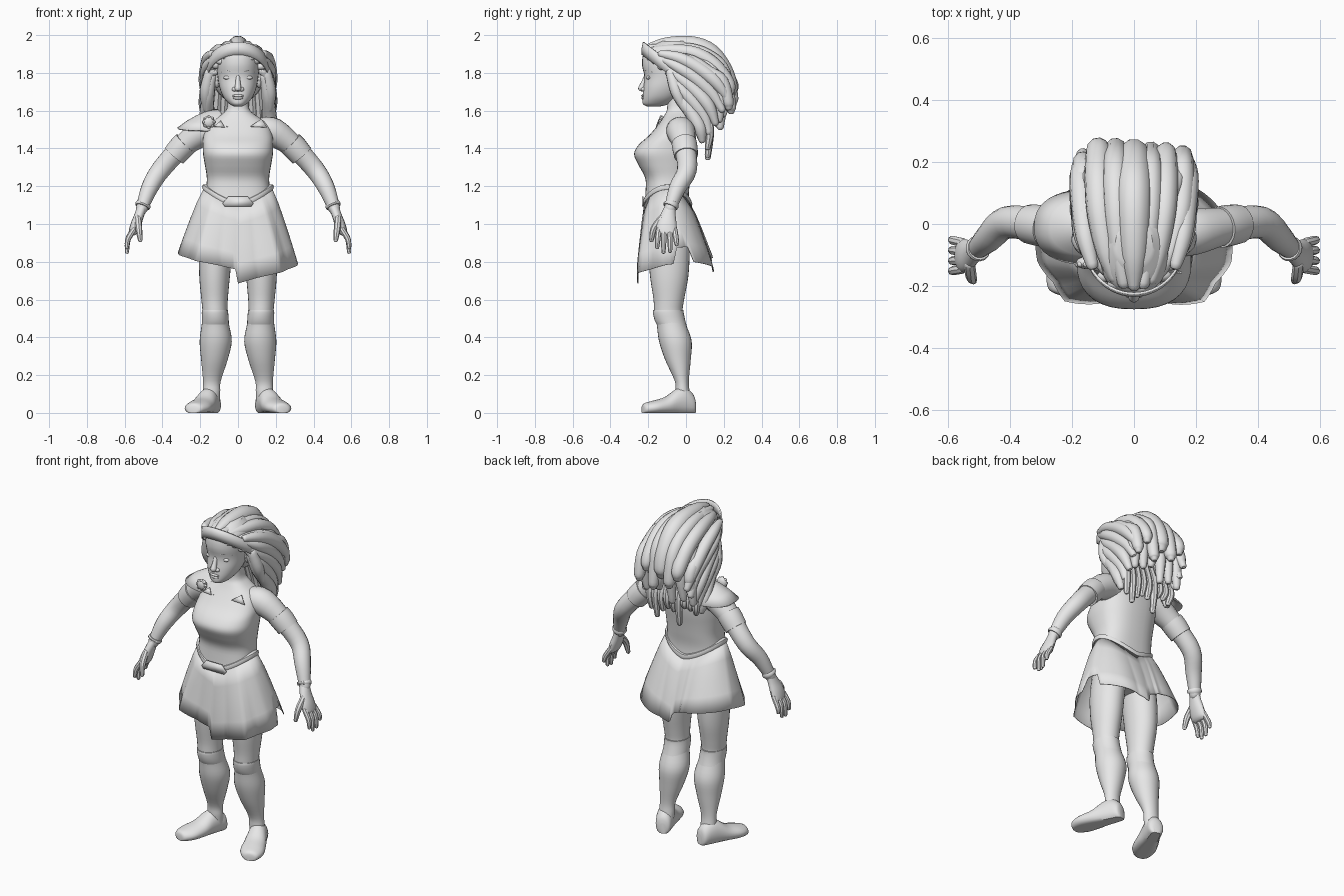
import bpy, bmesh, math, random
from mathutils import Vector

random.seed(4)
grey = bpy.data.materials.new("plain_grey")
grey.diffuse_color = (0.8, 0.8, 0.8, 1)


def finish(name, bm, angle=40, thick=0):
    bmesh.ops.recalc_face_normals(bm, faces=bm.faces)
    me = bpy.data.meshes.new(name)
    bm.to_mesh(me)
    bm.free()
    me.materials.append(grey)
    ob = bpy.data.objects.new(name, me)
    bpy.context.collection.objects.link(ob)
    bpy.ops.object.select_all(action='DESELECT')
    ob.select_set(True)
    bpy.context.view_layer.objects.active = ob
    bpy.ops.object.shade_smooth_by_angle(angle=math.radians(angle))
    if thick:
        mod = ob.modifiers.new("thickness", 'SOLIDIFY')
        mod.thickness = thick
    return ob


def smooth(rows, k=4):
    """Catmull-Rom resampling of tuples."""
    out = []
    for i in range(len(rows) - 1):
        a, b, c, d = (rows[max(0, min(len(rows) - 1, j))] for j in range(i - 1, i + 3))
        for s in range(k):
            t = s / k
            out.append(tuple(0.5 * (2 * q + (r - p) * t + (2 * p - 5 * q + 4 * r - w) * t * t
                                    + (3 * q - p - 3 * r + w) * t ** 3)
                             for p, q, r, w in zip(a, b, c, d)))
    return out + [tuple(rows[-1])]


def loft(name, rings, caps=True, closed=True, angle=40, thick=0):
    bm = bmesh.new()
    vs = [[bm.verts.new(p) for p in ring] for ring in rings]
    n = len(vs[0])
    for a, b in zip(vs, vs[1:]):
        for i in range(n if closed else n - 1):
            j = (i + 1) % n
            bm.faces.new((a[i], a[j], b[j], b[i]))
    if caps:
        bm.faces.new(vs[0])
        bm.faces.new(vs[-1])
    return finish(name, bm, angle, thick)


def power_of(v, p):
    return math.copysign(abs(v) ** p, v)


def body(name, rows, power=2.0, n=28, k=4):
    """Stacked level rings given as (z, centre x, front y, back y, half width)."""
    rings = []
    for z, cx, yf, yb, rx in smooth(rows, k):
        ring = []
        for i in range(n):
            a = math.tau * i / n
            ring.append((cx + rx * power_of(math.cos(a), 2 / power),
                         (yf + yb) / 2 + (yb - yf) / 2 * power_of(math.sin(a), 2 / power), z))
        rings.append(ring)
    return loft(name, rings)


def tube(name, pts, n=12, k=4, round_ends=True):
    """Tapered tube through (x, y, z, radius)."""
    p = smooth(pts, k)
    c, r = [Vector(q[:3]) for q in p], [q[3] for q in p]
    if round_ends:
        d0, d1 = (c[0] - c[1]).normalized(), (c[-1] - c[-2]).normalized()
        c = [c[0] + d0 * r[0] * .85, c[0] + d0 * r[0] * .5] + c + [c[-1] + d1 * r[-1] * .5, c[-1] + d1 * r[-1] * .85]
        r = [r[0] * .45, r[0] * .85] + r + [r[-1] * .85, r[-1] * .45]
    rings, side = [], Vector((1, .13, .07))
    for i in range(len(c)):
        d = (c[min(i + 1, len(c) - 1)] - c[max(i - 1, 0)]).normalized()
        side = (side - d * side.dot(d)).normalized()
        up = d.cross(side)
        rings.append([c[i] + (side * math.cos(math.tau * j / n) + up * math.sin(math.tau * j / n)) * r[i]
                      for j in range(n)])
    return loft(name, rings)


def ball(name, loc, size, seg=16):
    bm = bmesh.new()
    bmesh.ops.create_uvsphere(bm, u_segments=seg, v_segments=seg // 2 + 2, radius=1)
    for v in bm.verts:
        v.co = Vector([l + q * s for l, q, s in zip(loc, v.co, size)])
    return finish(name, bm)


def plate(name, outline, thick):
    bm = bmesh.new()
    bm.faces.new([bm.verts.new(p) for p in outline])
    return finish(name, bm, 30, thick)


# Torso and neck
body("torso", [(1.68, 0, -.1, .02, .055), (1.61, 0, -.1, .025, .06), (1.575, 0, -.115, .035, .095),
               (1.53, 0, -.145, .045, .16), (1.47, 0, -.195, .05, .183), (1.42, 0, -.25, .05, .186),
               (1.37, 0, -.275, .045, .185), (1.31, 0, -.25, .035, .175), (1.24, 0, -.215, .025, .165),
               (1.16, 0, -.215, .015, .172), (1.06, 0, -.22, .02, .18), (.9, 0, -.2, .02, .17)], 2.5, 36)

# Pointed collar flaps
for x, w, h in ((-.1, .03, .03), (-.04, .02, -.025), (.03, .015, -.03), (.11, .045, .04)):
    plate("collar_flap", [(x - w, -.155, 1.515), (x + w, -.155, 1.51), (x + w * .3, -.14, 1.515 + h)], .005)

# Head and face
body("head", [(1.622, 0, -.205, -.14, .02), (1.635, 0, -.228, -.09, .045), (1.67, 0, -.23, -.04, .076),
              (1.72, 0, -.226, .0, .097), (1.78, 0, -.22, .04, .108), (1.85, 0, -.233, .06, .114),
              (1.92, 0, -.215, .06, .108), (1.97, 0, -.13, .0, .06)], 2.2, 32)
tube("nose", [(0, -.21, 1.785, .011), (0, -.224, 1.75, .013), (0, -.236, 1.718, .018)], 10)
for s in (-1, 1):
    ball("nostril", (s * .018, -.222, 1.713), (.014, .016, .012))
    ball("eye", (s * .053, -.198, 1.775), (.024, .012, .011))
    tube("brow", [(s * .02, -.216, 1.80, .004), (s * .05, -.211, 1.813, .005), (s * .085, -.178, 1.805, .003)], 8)
    ball("ear", (s * .112, -.06, 1.76), (.016, .03, .04))
ball("upper_lip", (0, -.228, 1.679), (.032, .009, .007))
ball("lower_lip", (0, -.228, 1.667), (.027, .009, .008))

# Headband and small curls beneath it
rows = []
for h in (-.034, .0, .034):
    rows.append([(.166 * math.sin(a), -.055 - (.18 - max(h, 0) * .2) * math.cos(a), 1.8 + .13 * math.cos(a) + h)
                 for a in [math.radians(-80 + 160 * i / 24) for i in range(25)]])
loft("headband", rows, caps=False, closed=False, thick=.008)
for i in range(10):
    a = math.radians(-76 + 17 * i)
    ball("hairline_curl", (.135 * math.sin(a), -.055 - .152 * math.cos(a), 1.775 + .116 * math.cos(a) + .01 * (i % 2)),
         (.03, .02, .018 + .006 * (i % 2)), 10)

# Hair: inner mass
ball("hair_mass", (0, .02, 1.8), (.14, .14, .16), 24)
# Crown locks fan out from the band: (spread, lift, reach, end height, girth)
for u, lift, reach, end, g in ((-1, -.012, -.03, 1.66, .8), (-.7, 0, .01, 1.7, .95), (-.36, -.004, .01, 1.64, .9),
                               (0, .0, -.004, 1.69, 1.2), (.33, -.012, .002, 1.6, .8), (.62, -.004, -.002, 1.7, .85),
                               (.95, -.01, -.01, 1.62, .8)):
    q = u * u
    tube("crown_lock", [(.09 * u, -.195 + .05 * q, 1.935 - .05 * q, .022),
                        (.125 * u, -.1 + .02 * q, 1.947 - .06 * q + lift, .036 * g),
                        (.155 * u, .03, 1.942 - .08 * q + lift, .045 * g),
                        (.165 * u, .13 + reach, 1.902 - .1 * q + lift, .047 * g),
                        (.165 * u, .2 + reach, 1.81 - .06 * q, .045 * g),
                        (.165 * u, .232 + reach, end + .03, .04 * g), (.165 * u, .237 + reach, end, .026 * g)], 10)
# Locks under the crown at the back
for i in range(6):
    u = (i - 2.5) / 2.5
    e, d = random.uniform(-.04, .04), random.uniform(-.02, .02)
    tube("back_lock", [(.1 * u, .06, 1.88, .03), (.13 * u, .14, 1.8, .038), (.15 * u, .19 + d, 1.68, .036),
                       (.15 * u + d, .185 + d, 1.55 + e, .02)], 10)
# Locks swept back from the temples
for s in (-1, 1):
    for k in range(5):
        e = random.uniform(-.015, .015)
        tube("side_lock", [(s * .135, -.13 + .012 * k, 1.9 - .03 * k, .02),
                           (s * (.156 + .006 * (k % 2)), -.04, 1.88 - .05 * k, .032),
                           (s * .166, .06 - .008 * k, 1.83 - .06 * k, .037),
                           (s * (.172 - .012 * (k % 2)), .16 - .022 * k, 1.75 - .06 * k, .036),
                           (s * .165, .225 - .035 * k, 1.65 - .052 * k + e, .02)], 10)
    tube("front_side_lock", [(s * .15, -.08, 1.8, .028), (s * .17, -.05, 1.7, .033), (s * .17, -.01, 1.61, .018)], 10)
# Thin locks hanging over the nape
for i in range(9):
    x = (i - 4) * .034
    e = random.uniform(-.04, .1)
    tube("nape_lock", [(x, .04, 1.75, .025), (x * 1.1, .09, 1.62, .027), (x * 1.15, .125, 1.5, .024),
                       (x * 1.1, .115, 1.38 + e, .016)], 8)

# Skirt: flared shell with a stepped hem; angle runs from the front towards +x
HEM = [(0, .685), (72, .785), (80, .79), (82, .875), (96, .88), (99, .8), (176, .745), (181, .8),
       (200, .82), (240, .845), (270, .86), (357, .76), (360, .685)]
FLARE = [(0, .255), (21, .272), (42, .335), (54, .322), (68, .335), (90, .313), (118, .235), (150, .16), (180, .138),
         (210, .16), (242, .235), (270, .313), (292, .335), (306, .322), (318, .335), (339, .272), (360, .255)]


def lookup(table, a):
    for (a0, v0), (a1, v1) in zip(table, table[1:]):
        if a0 <= a <= a1:
            return v0 + (v1 - v0) * (a - a0) / (a1 - a0)


def waist(a, grow=0):
    t = math.radians(a)
    x, y = (.178 + grow) * math.sin(t), -.1 - (.122 + grow) * math.cos(t)
    return Vector((x, y, 1.105 + .09 * abs(math.sin(t)) ** 1.5))


angles = [i * 3 for i in range(120)]
rings = []
for f in (0, .25, .5, .75, 1):
    ring = []
    for a in angles:
        top, r, t, hem = waist(a), lookup(FLARE, a), math.radians(a), lookup(HEM, a)
        z = top.z + (hem - top.z) * f
        full = max(.79, hem) if a > 200 else .79
        w = min(1.03, ((top.z - z) / (top.z - full)) ** .85) if f else 0
        ring.append((top.x + (r * math.sin(t) - top.x) * w, top.y + (-r * math.cos(t) - top.y) * w, z))
    rings.append(ring)
loft("skirt", rings, caps=False, thick=.004)

# Belt and buckle
loft("belt", [[waist(a, g) + Vector((0, 0, h)) for a in angles]
              for g, h in ((-.01, -.014), (.008, -.013), (.012, 0), (.008, .013), (-.01, .014))], caps=False)
plate("buckle", [(x, -.234, z) for x, z in ((-.07, 1.092), (.07, 1.092), (.082, 1.11), (.052, 1.145),
                                           (-.052, 1.145), (-.082, 1.11))], .008)

for s in (-1, 1):
    # Leg, boot cuff and foot
    body("leg", [(.98, s * .1, -.2, .02, .09), (.85, s * .117, -.2, .02, .088), (.72, s * .124, -.19, .012, .081),
                 (.6, s * .124, -.172, -.01, .07), (.53, s * .122, -.168, -.018, .066), (.47, s * .12, -.155, .0, .072),
                 (.38, s * .118, -.143, .03, .085), (.28, s * .125, -.11, .025, .07), (.17, s * .138, -.06, .015, .047),
                 (.11, s * .14, -.055, .02, .046), (.05, s * .14, -.05, .03, .042)])
    body("boot_cuff", [(.545, s * .122, -.174, -.012, .069), (.53, s * .122, -.175, -.012, .07),
                       (.49, s * .12, -.166, -.004, .071), (.46, s * .12, -.15, .004, .072)], k=2)
    rings = []
    for d, w, h in smooth([(-.008, .02, .06), (.005, .042, .1), (.05, .05, .135), (.1, .056, .125), (.16, .065, .085),
                           (.23, .068, .065), (.28, .045, .05), (.29, .015, .025)]):
        cx, cy = s * (.128 + .38 * d), .04 - d * .93
        rings.append([(cx + w * math.cos(t) * .95, cy + s * w * math.cos(t) * .3,
                       max(0, h * (.42 + .58 * math.sin(t)))) for t in [math.tau * i / 20 for i in range(20)]])
    loft("foot", rings)

    # Arm, sleeve band and bracelet
    tube("arm", [(s * .12, -.035, 1.49, .072), (s * .19, -.025, 1.485, .076), (s * .305, -.005, 1.4, .058),
                 (s * .41, .005, 1.285, .052), (s * .468, -.045, 1.19, .045), (s * .51, -.085, 1.08, .031)], 18)
    tube("sleeve_band", [(s * .278, -.01, 1.428, .067), (s * .305, -.005, 1.4, .067), (s * .338, .0, 1.362, .063)],
         20, 2, False)
    tube("bracelet", [(s * .499, -.078, 1.11, .038), (s * .503, -.08, 1.1, .042), (s * .507, -.084, 1.09, .038)],
         16, 2, False)

    # Hand with fingers and thumb
    body("palm", [(1.1, s * .505, -.11, -.055, .027), (1.05, s * .522, -.135, -.055, .027),
                  (1.0, s * .54, -.155, -.05, .029), (.955, s * .555, -.155, -.048, .024),
                  (.94, s * .56, -.14, -.06, .012)], n=16)
    for i, y in enumerate((-.145, -.117, -.088, -.06)):
        tip = (.865, .84, .845, .88)[i]
        tube("finger", [(s * .552, y, .97, .015), (s * .582, y - .005 + .004 * i, .92, .015),
                        (s * .588, y - .008 + .006 * i, tip + .012, .011)], 8)
    tube("thumb", [(s * .53, -.13, 1.03, .018), (s * .525, -.17, .975, .018), (s * .518, -.183, .915, .012)], 8)

# Shoulder cape over one shoulder, with its clasp
rings = []
for f in (0, .25, .5, .75, 1):
    ring = []
    for i in range(25):
        t = math.radians(-105 + 210 * i / 24)
        r = .02 + .98 * f
        drop = .035 * f + .065 * f * f + .015 * f * abs(math.sin(t))
        ring.append((-.11 - .212 * r * power_of(math.cos(t), .8), -.01 + .125 * r * power_of(math.sin(t), .8),
                     1.61 - drop))
    rings.append(ring)
loft("shoulder_cape", rings, caps=False, closed=False, thick=.008)
ball("clasp", (-.155, -.125, 1.54), (.032, .02, .032))
for i in range(8):
    t = math.tau * i / 8
    ball("clasp_bead", (-.155 + .026 * math.cos(t), -.13, 1.54 + .026 * math.sin(t)), (.01, .01, .01), 8)
